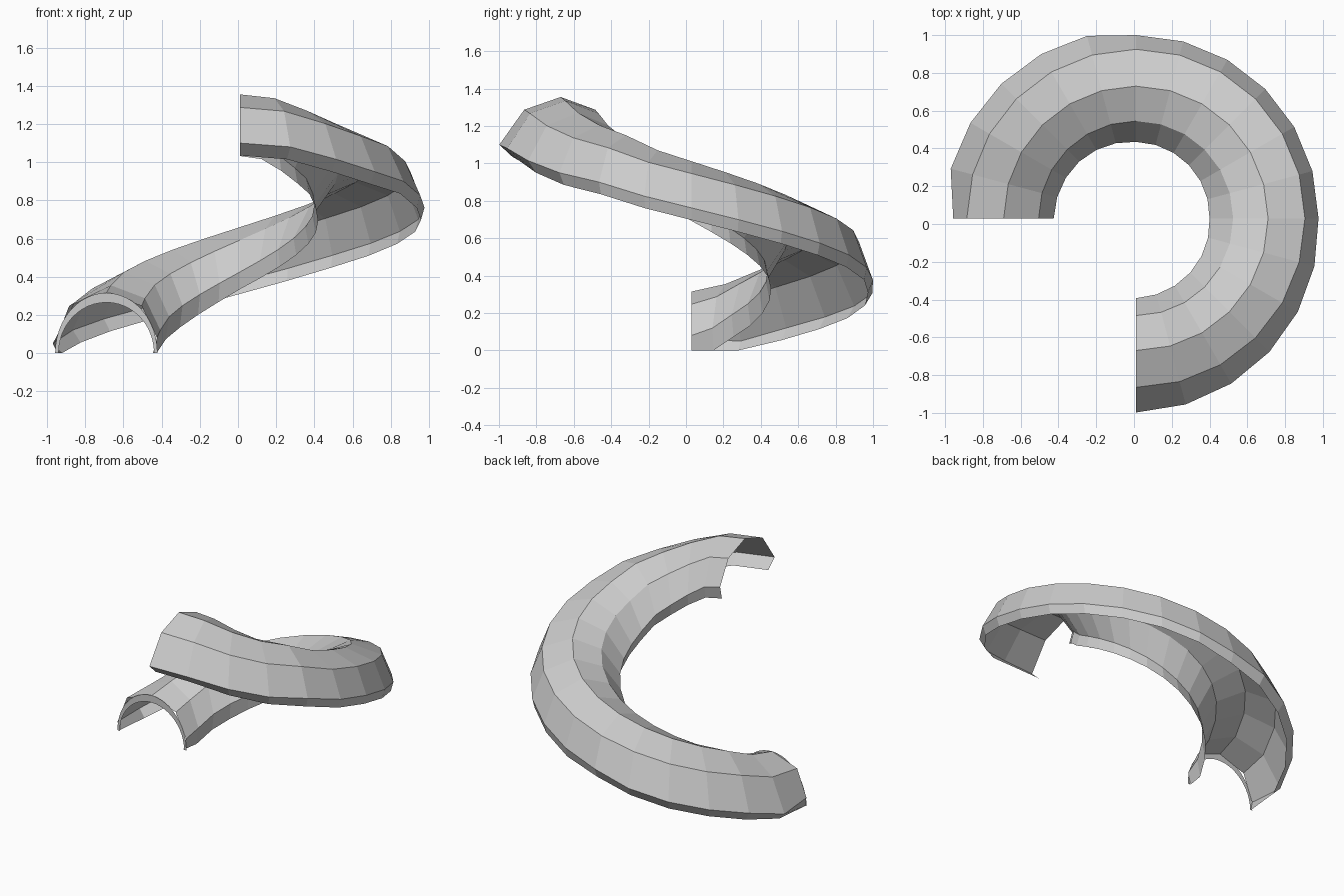
import bpy
from math import sin, cos, pi, radians

if "Cube" in bpy.data.objects:
    bpy.data.objects.remove(bpy.data.objects["Cube"])

CX, CY, R = 0.01, 0.03, 0.70
STEPS = 18


def lerp_keys(keys, k):
    for (k0, v0), (k1, v1) in zip(keys, keys[1:]):
        if k <= k1:
            return v0 + (v1 - v0) * (k - k0) / (k1 - k0)
    return keys[-1][1]


def make_object(name, verts, faces):
    mesh = bpy.data.meshes.new(name)
    mesh.from_pydata(verts, [], faces)
    mesh.update()
    obj = bpy.data.objects.new(name, mesh)
    bpy.context.collection.objects.link(obj)
    return obj


def strip_faces(rings, n):
    return [(i * n + j, (i + 1) * n + j, (i + 1) * n + j + 1, i * n + j + 1)
            for i in range(rings - 1) for j in range(n - 1)]


# height of the spiral, and how the vault's sides and feet drift along it
RISE = [(0, .01), (1, .05), (2, .12), (13, .765), (14, .845), (15, .90), (16, .965), (17, 1.03), (18, 1.05)]
OUTER = [(0, .267), (1, .315), (5, .30), (6, .27), (12, .267), (14, .29), (17, .32), (18, .328)]
INNER = [(0, .265), (3, .275), (6, .295), (12, .31), (18, .277)]
BANK = [(0, 0), (1, -.05), (4, -.05), (8, -.01), (13, .01), (15, 0), (18, 0)]
TUCK = [(0, .01), (1, .05), (5, .04), (7, .015), (14, .02), (17, .065), (18, .07)]
INNER_FOOT = [(0, -.01), (1, -.05), (3, -.045), (6, -.02), (16, -.01), (18, -.018)]

# half tube swept along three quarters of a rising helix
verts = []
for k in range(STEPS + 1):
    a = pi - radians(15) * k
    zc, out, inn, bank, tuck, foot = (
        lerp_keys(t, k) for t in (RISE, OUTER, INNER, BANK, TUCK, INNER_FOOT))
    section = [(out - tuck, bank - .015), (out, .05 + bank),
               (.195, .237 + bank * .4), (0, .305), (-.185, .237),
               (-inn, .07), (-inn + .02, foot)]
    for r, z in section:
        verts.append((CX + (R + r) * cos(a), CY + (R + r) * sin(a), max(0, zc + z)))
make_object("spiral_vault", verts, strip_faces(STEPS + 1, 7))

# smooth flat arch rim at the lower entrance
N = 24
rim = []
for rx, rz in ((.268, .315), (.25, .265)):
    for i in range(N + 1):
        t = pi * i / N
        rim.append((CX - R + rx * cos(t), CY, rz * sin(t)))
make_object("entrance_arch", rim, strip_faces(2, N + 1))
